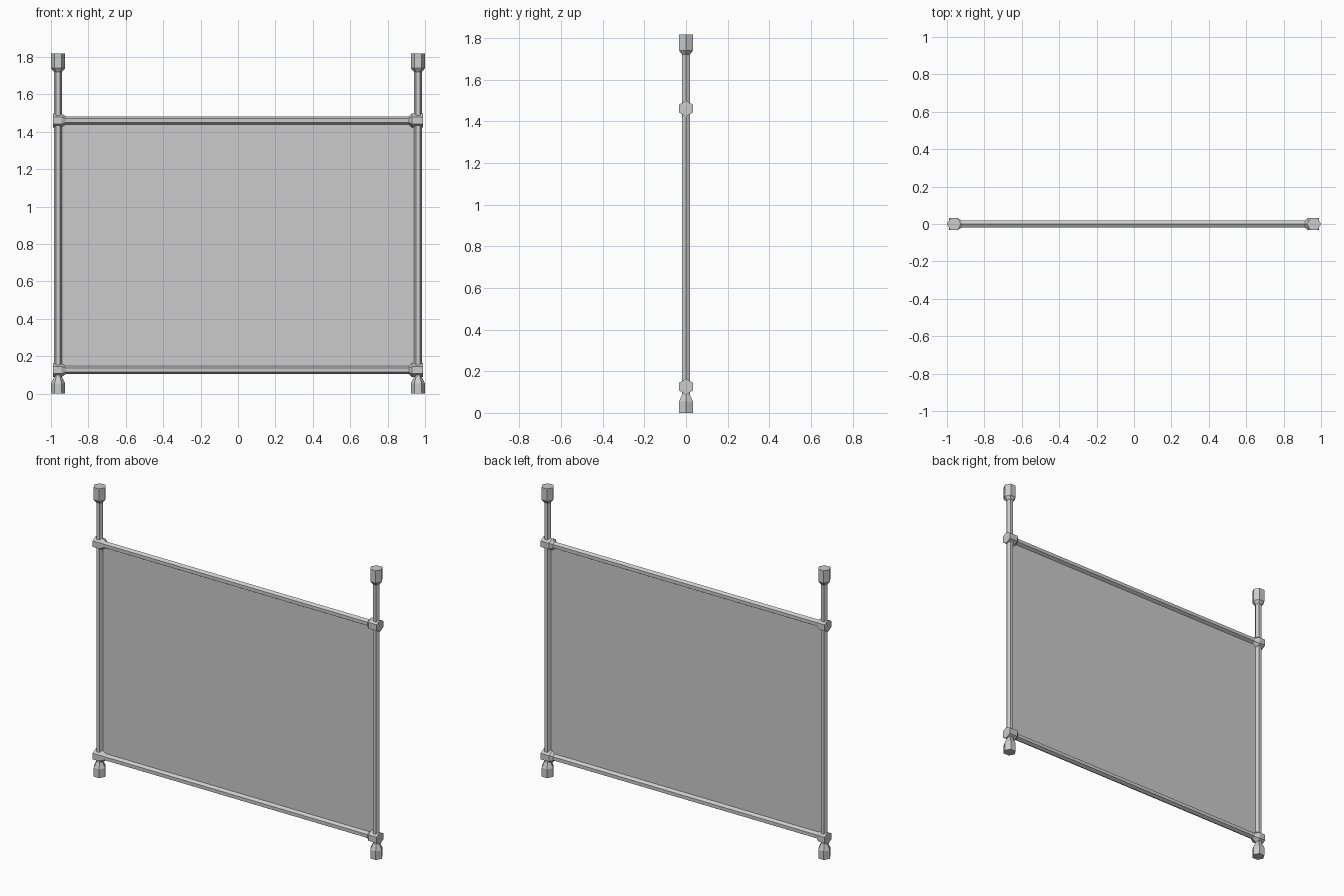
import bpy, bmesh
from math import cos, sin, pi

if "Cube" in bpy.data.objects:
    bpy.data.objects.remove(bpy.data.objects["Cube"])


def make_object(name, bm):
    bmesh.ops.recalc_face_normals(bm, faces=bm.faces)
    mesh = bpy.data.meshes.new(name)
    bm.to_mesh(mesh)
    bm.free()
    obj = bpy.data.objects.new(name, mesh)
    bpy.context.collection.objects.link(obj)
    return obj


def hex_rod(name, profile, place):
    """Six-sided rod through (distance, radius) rings; place(d, u, v) orients it."""
    bm = bmesh.new()
    rings = [[bm.verts.new(place(d, r * cos(i * pi / 3), r * sin(i * pi / 3)))
              for i in range(6)] for d, r in profile]
    for a, b in zip(rings, rings[1:]):
        for i in range(6):
            j = (i + 1) % 6
            bm.faces.new((a[i], a[j], b[j], b[i]))
    bm.faces.new(rings[0])
    bm.faces.new(rings[-1])
    return make_object(name, bm)


POST_X, ROD, CAP = 0.962, 0.0215, 0.038
LOW_Z, HIGH_Z = 0.126, 1.461

# Upright posts with a flared foot and a thick top cap
post_profile = [(0, CAP), (0.055, CAP), (0.088, ROD),
                (1.72, ROD), (1.74, CAP), (1.818, CAP)]
for side, x in (("left", -POST_X), ("right", POST_X)):
    hex_rod(side + "_post", post_profile,
            lambda d, u, v, x=x: (x + u, v, d))

# Horizontal rails with thick end fittings around the posts
rail_profile = [(-0.988, CAP), (-0.945, CAP), (-0.92, ROD),
                (0.913, ROD), (0.93, CAP), (0.988, CAP)]
for level, z in (("bottom", LOW_Z), ("top", HIGH_Z)):
    hex_rod(level + "_rail", rail_profile,
            lambda d, u, v, z=z: (d, v, z + u))

# Thin sheet stretched between the rods
bm = bmesh.new()
bm.faces.new([bm.verts.new(p) for p in (
    (-POST_X, 0, LOW_Z), (POST_X, 0, LOW_Z),
    (POST_X, 0, HIGH_Z), (-POST_X, 0, HIGH_Z))])
make_object("panel", bm)
